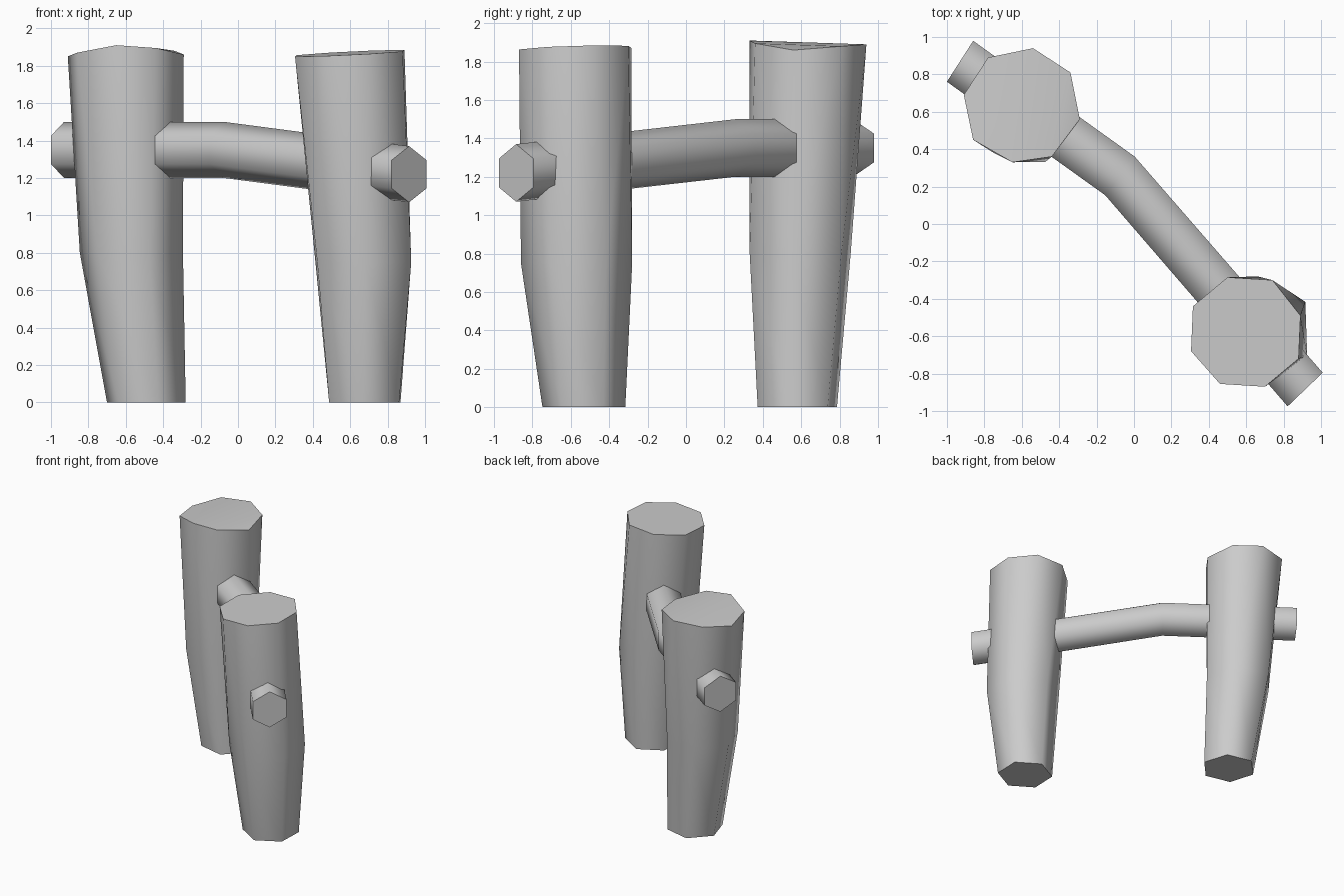
import bpy, bmesh
from math import cos, sin, radians
from mathutils import Vector

if "Cube" in bpy.data.objects:
    bpy.data.objects.remove(bpy.data.objects["Cube"])


def hexagon(cx, cy, z, r, angle):
    return [Vector((cx + r * cos(radians(angle + 60 * i)),
                    cy + r * sin(radians(angle + 60 * i)), z)) for i in range(6)]


def hull_tube(name, rings):
    """Wrap each pair of neighbouring rings, keeping only the outer caps."""
    bm = bmesh.new()
    for k in range(len(rings) - 1):
        verts = [[bm.verts.new(p) for p in ring] for ring in rings[k:k + 2]]
        faces = [f for f in bmesh.ops.convex_hull(bm, input=verts[0] + verts[1])["geom"]
                 if isinstance(f, bmesh.types.BMFace)]
        inner = set(verts[1]) if k < len(rings) - 2 else set()
        start = set(verts[0]) if k > 0 else set()
        caps = [f for f in faces if f.is_valid and
                (set(f.verts) <= inner or set(f.verts) <= start)]
        bmesh.ops.delete(bm, geom=caps, context='FACES')
    bmesh.ops.remove_doubles(bm, verts=bm.verts, dist=0.001)
    bmesh.ops.dissolve_limit(bm, angle_limit=radians(0.5), verts=bm.verts, edges=bm.edges)
    bmesh.ops.recalc_face_normals(bm, faces=bm.faces)
    mesh = bpy.data.meshes.new(name)
    bm.to_mesh(mesh)
    bm.free()
    obj = bpy.data.objects.new(name, mesh)
    bpy.context.collection.objects.link(obj)
    bpy.ops.object.select_all(action='DESELECT')
    obj.select_set(True)
    bpy.context.view_layer.objects.active = obj
    bpy.ops.object.shade_smooth_by_angle(angle=radians(66))
    return obj


# Back left post: hexagonal foot and middle, uneven eight-sided top
back_top = [(-.78, .89, 1.88), (-.54, .94, 1.89), (-.34, .81, 1.88), (-.29, .56, 1.86),
            (-.44, .36, 1.895), (-.65, .33, 1.91), (-.86, .45, 1.87), (-.91, .69, 1.85)]
hull_tube("back_post", [hexagon(-.49, .58, 0, .216, -13),
                        hexagon(-.57, .595, .8, .28, -10),
                        [Vector(p) for p in back_top]])

# Front right post with a slanted cut at the top
front_top = [(.315, -.44), (.50, -.285), (.74, -.30), (.89, -.49),
             (.88, -.72), (.70, -.87), (.46, -.855), (.305, -.68)]
hull_tube("front_post", [hexagon(.678, -.532, 0, .216, 28),
                         hexagon(.67, -.57, .75, .29, 32),
                         [Vector((x, y, 1.867 + .05 * (x - .6) + .03 * (y + .58)))
                          for x, y in front_top]])

# Bent hexagonal rail passing through both posts
rail = [((-.93, .87, 1.35), (.54, .84)),
        ((-.075, .257, 1.35), (.61, .80)),
        ((.915, -.885, 1.22), (.72, .69))]
rings = []
for centre, side in rail:
    s = Vector((*side, 0)).normalized()
    rings.append([Vector(centre) + s * (.15 * sin(radians(60 * i)))
                  + Vector((0, 0, .15 * cos(radians(60 * i)))) for i in range(6)])
hull_tube("cross_rail", rings)
